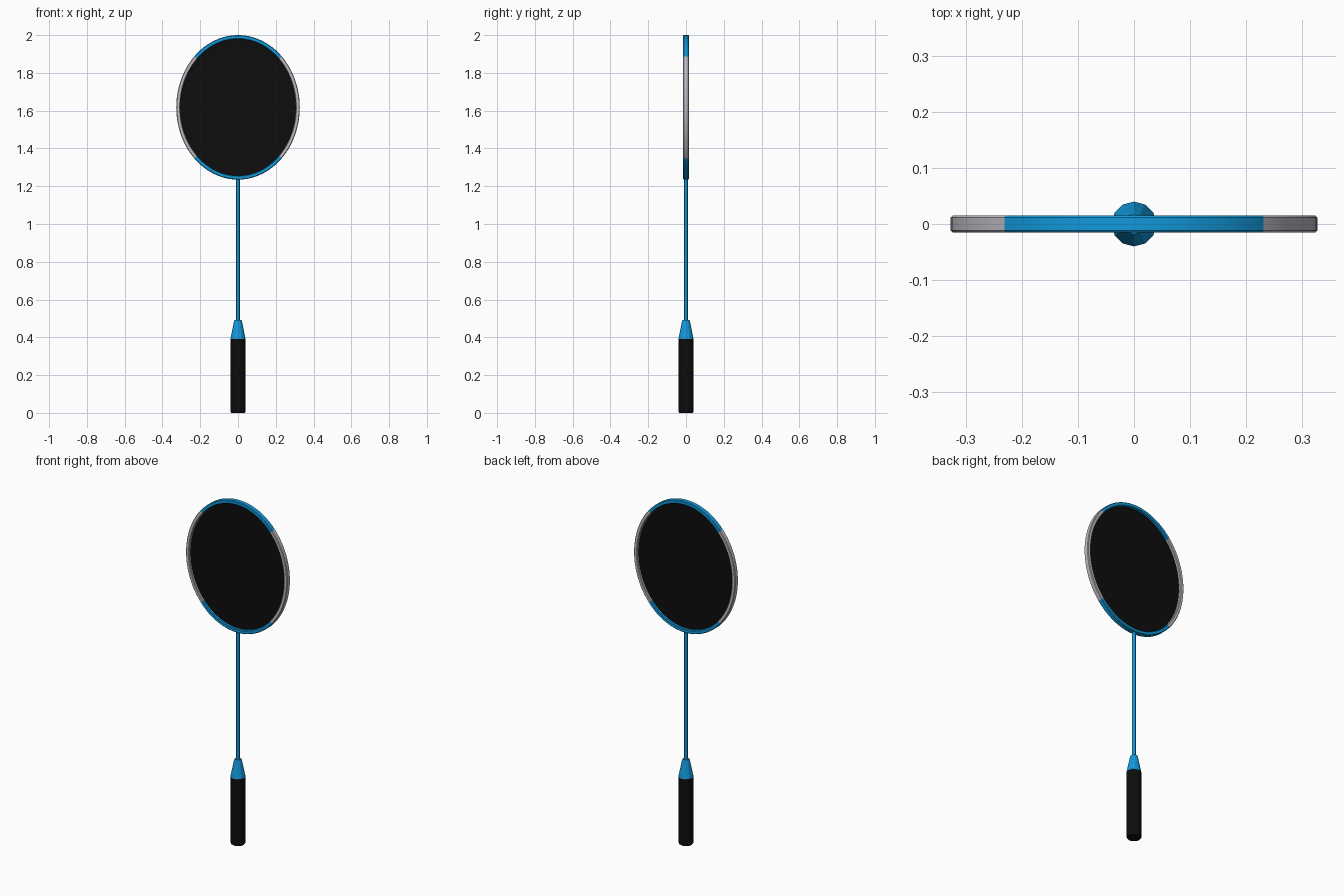
import bpy, bmesh, math

if "Cube" in bpy.data.objects:
    bpy.data.objects.remove(bpy.data.objects["Cube"])


def material(name, rgb):
    m = bpy.data.materials.new(name)
    m.diffuse_color = (*rgb, 1)
    m.use_nodes = True
    m.node_tree.nodes["Principled BSDF"].inputs["Base Color"].default_value = m.diffuse_color
    return m


BLUE = material("blue", (0.006, 0.32, 0.71))
GREY = material("silver grey", (0.53, 0.51, 0.55))
BLACK = material("black", (0.004, 0.004, 0.004))

CZ, RX, RZ = 1.6175, 0.327, 0.3825   # head centre and outer radii
SEG = 96


def make_object(name, bm, mats, smooth_angle=None):
    bmesh.ops.recalc_face_normals(bm, faces=bm.faces)
    me = bpy.data.meshes.new(name)
    bm.to_mesh(me)
    bm.free()
    for m in mats:
        me.materials.append(m)
    if smooth_angle:
        me.shade_smooth()
        me.set_sharp_from_angle(angle=math.radians(smooth_angle))
    ob = bpy.data.objects.new(name, me)
    bpy.context.collection.objects.link(ob)
    return ob


def lathe(name, profile, sides, mat, smooth_angle=None):
    """Closed turned solid from (radius, z) pairs."""
    bm = bmesh.new()
    rings = [[bm.verts.new((r * math.cos(a), r * math.sin(a), z))
              for a in (math.tau * i / sides for i in range(sides))]
             for r, z in profile]
    for lo, hi in zip(rings, rings[1:]):
        for i in range(sides):
            j = (i + 1) % sides
            bm.faces.new((lo[i], lo[j], hi[j], hi[i]))
    bm.faces.new(rings[0])
    bm.faces.new(rings[-1])
    return make_object(name, bm, [mat], smooth_angle)


# Grip, cone and shaft
lathe("grip", [(0.036, 0), (0.0395, 0.005), (0.0395, 0.39), (0.038, 0.394)], 12, BLACK)
lathe("cone", [(0.04, 0.392), (0.021, 0.486), (0.018, 0.493)], 12, BLUE)
lathe("shaft", [(0.0095, 0.48), (0.0095, 1.245)], 12, BLUE, 35)

# Head frame: chamfered rectangular section swept round an ellipse
section = [(0, -0.0115), (0, 0.0115), (0.0035, 0.015), (0.0175, 0.015),
           (0.021, 0.0115), (0.021, -0.0115), (0.0175, -0.015), (0.0035, -0.015)]
bm = bmesh.new()
rings = []
for i in range(SEG):
    a = math.tau * i / SEG
    rings.append([bm.verts.new(((RX - d) * math.cos(a), y, CZ + (RZ - d) * math.sin(a)))
                  for d, y in section])
for i in range(SEG):
    mid = math.tau * (i + 0.5) / SEG
    for k in range(len(section)):
        n = (k + 1) % len(section)
        nxt = rings[(i + 1) % SEG]
        f = bm.faces.new((rings[i][k], rings[i][n], nxt[n], nxt[k]))
        # silver on both sides, blue at top and bottom
        f.material_index = int(abs(math.cos(mid)) > abs(math.sin(mid)))
make_object("head_frame", bm, [BLUE, GREY], 35)

# String bed: thin black sheet inside the frame
bm = bmesh.new()
bm.faces.new([bm.verts.new(((RX - 0.012) * math.cos(a), 0, CZ + (RZ - 0.012) * math.sin(a)))
              for a in (math.tau * i / SEG for i in range(SEG))])
make_object("string_bed", bm, [BLACK])
